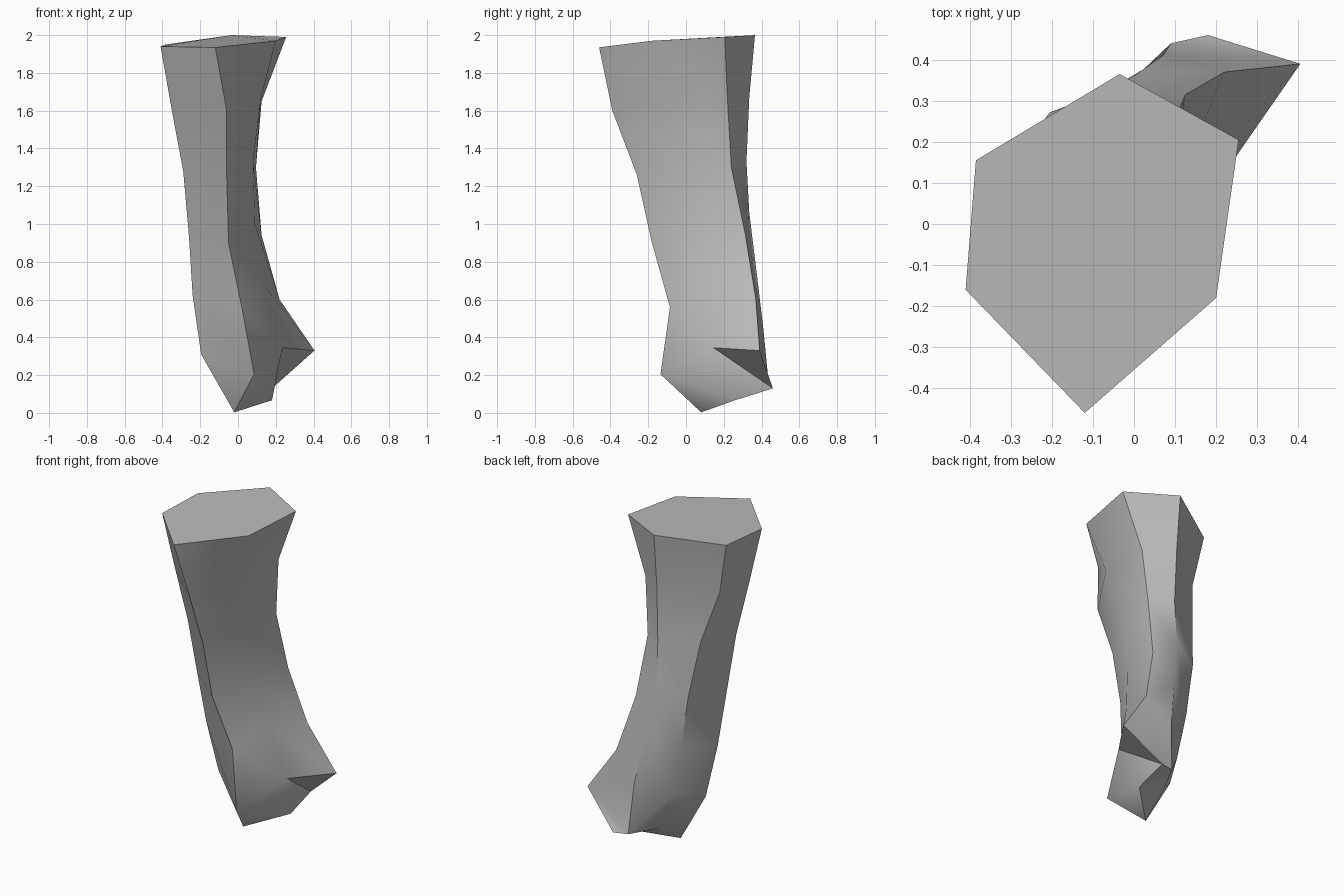
import bpy, bmesh, math

cube = bpy.data.objects.get("Cube")
if cube:
    bpy.data.objects.remove(cube, do_unlink=True)

# Plain grey stone material
grey = bpy.data.materials.new("stone grey")
grey.use_nodes = True
colour = (0.5, 0.5, 0.5, 1)
grey.diffuse_color = colour
grey.node_tree.nodes["Principled BSDF"].inputs["Base Color"].default_value = colour

# Six ridge lines of the shaft, each running from the top down to the foot
front = [(-.12, -.46, 1.935), (-.06, -.39, 1.6), (-.06, -.26, 1.26),
         (-.05, -.18, .9), (.02, -.085, .56), (.085, -.135, .205)]
front_left = [(.2, -.18, 1.97), (.12, -.105, 1.66), (.08, 0, 1.33),
              (.09, .05, 1.0), (.14, .1, .67), (.235, .145, .345)]
back_left = [(.255, .205, 1.99), (.125, .22, 1.65), (.095, .24, 1.3),
             (.125, .315, .94), (.22, .37, .6), (.405, .39, .33)]
back = [(-.035, .365, 2.0), (-.034, .335, 1.67), (-.03, .32, 1.33),
        (-.034, .335, 1.06), (.02, .375, .735), (.07, .41, .44)]
back_right = [(-.385, .155, 1.95), (-.323, .13, 1.63), (-.25, .213, 1.335),
              (-.205, .272, 1.0), (-.156, .273, .66), (-.095, .265, .36)]
front_right = [(-.41, -.16, 1.94), (-.35, -.12, 1.6), (-.29, -.08, 1.28),
               (-.26, -.03, .94), (-.24, .03, .62), (-.195, .084, .31)]
ridges = [front, front_left, back_left, back, back_right, front_right]

bm = bmesh.new()
lines = [[bm.verts.new(p) for p in ridge] for ridge in ridges]

# Flat top and the sides between neighbouring ridges
bm.faces.new([line[0] for line in lines])
for a, b in zip(lines, lines[1:] + lines[:1]):
    for i in range(5):
        bm.faces.new((a[i], a[i + 1], b[i + 1], b[i]))

# Broken foot: the last ring closes onto five lower points
v = dict(zip("ABCDEF", (line[-1] for line in lines)))
foot = {"T": (-.02, .08, .003), "G": (.18, .26, .067), "K": (.18, .46, .13),
        "H": (.09, .44, .135), "L": (0, .27, .13)}
for name, p in foot.items():
    v[name] = bm.verts.new(p)
for tri in ("ABG AGT BCK BKG CDH CHK DEH EFL ELH FAT FTL GKH GHL GLT").split():
    bm.faces.new([v[c] for c in tri])
bmesh.ops.recalc_face_normals(bm, faces=bm.faces)

mesh = bpy.data.meshes.new("stone_pillar")
bm.to_mesh(mesh)
bm.free()
mesh.materials.append(grey)
pillar = bpy.data.objects.new("stone_pillar", mesh)
bpy.context.collection.objects.link(pillar)

# Soft faces with crisp ridges
bpy.ops.object.select_all(action="DESELECT")
pillar.select_set(True)
bpy.context.view_layer.objects.active = pillar
bpy.ops.object.shade_smooth_by_angle(angle=math.radians(40))
